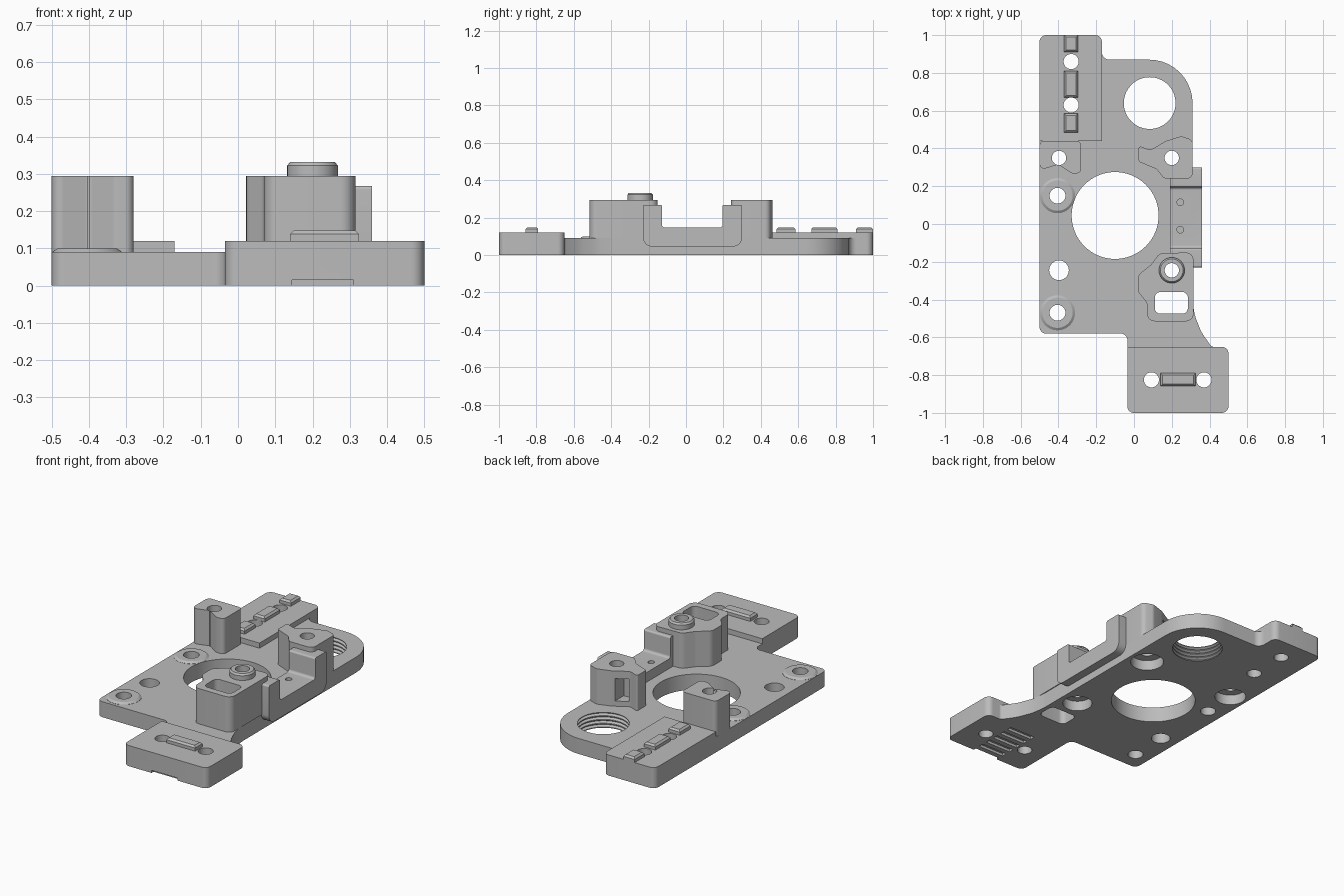
import bpy, bmesh, math
from mathutils import Vector, Matrix

if "Cube" in bpy.data.objects:
    bpy.data.objects.remove(bpy.data.objects["Cube"], do_unlink=True)

grey = bpy.data.materials.new("plain_grey")
grey.use_nodes = True
grey.diffuse_color = (0.5, 0.5, 0.5, 1)
grey.node_tree.nodes["Principled BSDF"].inputs["Base Color"].default_value = (0.5, 0.5, 0.5, 1)
parts = []
SIDE = Matrix(((0, 0, 1, 0), (1, 0, 0, 0), (0, 1, 0, 0), (0, 0, 0, 1)))  # profile in yz, depth along x


def rounded(points, radius):
    """Round each corner; a point may carry its own radius."""
    out, n = [], len(points)
    for i, p in enumerate(points):
        r = p[2] if len(p) > 2 else radius
        c = Vector(p[:2])
        a, b = Vector(points[i - 1][:2]) - c, Vector(points[(i + 1) % n][:2]) - c
        half = a.angle(b) / 2
        d = min(r / math.tan(half), a.length * 0.48, b.length * 0.48)
        if r == 0:
            out.append(c)
            continue
        r = d * math.tan(half)
        mid = c + (a.normalized() + b.normalized()).normalized() * (r / math.sin(half))
        s, e = c + a.normalized() * d - mid, c + b.normalized() * d - mid
        turn = math.atan2(s.x * e.y - s.y * e.x, s.dot(e))
        start = math.atan2(s.y, s.x)
        steps = max(2, math.ceil(abs(turn) / 0.16))
        for k in range(steps + 1):
            t = start + turn * k / steps
            out.append(mid + Vector((math.cos(t), math.sin(t))) * r)
    return out


def add_prism(bm, pts, z0, z1, low=0, high=0):
    """Extrude an outline, chamfering its lower or upper rim."""
    rims = [[bm.verts.new((p[0], p[1], z)) for p in pts] for z in (z0, z1)]
    caps = [bm.faces.new(rims[0][::-1]), bm.faces.new(rims[1])]
    n = len(pts)
    for i in range(n):
        j = (i + 1) % n
        bm.faces.new((rims[0][i], rims[0][j], rims[1][j], rims[1][i]))
    edges = [list(c.edges) for c in caps]
    for amount, rim in zip((low, high), edges):
        if amount:
            bmesh.ops.bevel(bm, geom=rim, offset=amount, segments=1, affect='EDGES')


def add_lathe(bm, x, y, profile, n=48):
    """Solid of revolution from (radius, height) pairs, lowest first."""
    rings = [[bm.verts.new((x + r * math.cos(k * math.tau / n), y + r * math.sin(k * math.tau / n), z))
              for k in range(n)] for r, z in profile]
    bm.faces.new(rings[0][::-1])
    bm.faces.new(rings[-1])
    for a, b in zip(rings, rings[1:]):
        for k in range(n):
            m = (k + 1) % n
            bm.faces.new((a[k], a[m], b[m], b[k]))


def finish(bm, name, matrix=None):
    if matrix:
        bm.transform(matrix)
    bmesh.ops.recalc_face_normals(bm, faces=bm.faces)
    mesh = bpy.data.meshes.new(name)
    bm.to_mesh(mesh)
    bm.free()
    mesh.materials.append(grey)
    ob = bpy.data.objects.new(name, mesh)
    bpy.context.collection.objects.link(ob)
    return ob


def prism(name, pts, z0, z1, radius=0, low=0, high=0, matrix=None):
    bm = bmesh.new()
    add_prism(bm, rounded(pts, radius), z0, z1, low, high)
    parts.append(finish(bm, name, matrix))


def lathe(name, x, y, profile):
    bm = bmesh.new()
    add_lathe(bm, x, y, profile)
    parts.append(finish(bm, name))


def rect(x0, x1, y0, y1):
    return [(x0, y0), (x1, y0), (x1, y1), (x0, y1)]


# Base plate
prism("base_plate", [
    (-.5, -.58), (-.035, -.58), (-.035, -1), (.5, -1), (.5, -.65), (.41, -.65, .02),
    (.355, -.57, .2), (.32, -.48, .2), (.31, -.4, .2), (.31, .87, .23),
    (-.17, .87, .04), (-.17, 1), (-.5, 1)], 0, .09, .035, low=.012)

# Raised end pads
prism("back_pad", [(-.5, .44, 0), (-.17, .44, 0), (-.17, 1), (-.5, 1)], .09, .12, .035)
prism("front_pad", [(-.035, -1), (.5, -1), (.5, -.65), (-.035, -.65, 0)], .09, .12, .035)

# Locating keys on the pads
for i, (y0, y1) in enumerate([(.91, 1), (.67, .81), (.485, .585)]):
    prism(f"back_key_{i + 1}", rect(-.37, -.297, y0, y1), .115, .148, high=.01)
prism("front_key", rect(.14, .325, -.858, -.79), .115, .148, high=.01)

# Tall posts
prism("back_right_post", [(-.5, .285), (-.4, .315), (-.33, .268), (-.28, .268),
                          (-.28, .44), (-.5, .44)], .09, .295, .025)
prism("back_left_post", [(.025, .415, .01), (.085, .39), (.17, .44), (.25, .465), (.31, .445),
                         (.31, .24), (.16, .24), (.12, .29), (.025, .33, .01)], .09, .295, .03)
prism("front_left_post", [(.022, -.27), (.09, -.215), (.135, -.155), (.315, -.15), (.315, -.515),
                          (.07, -.515), (.07, -.42), (.022, -.36)], .09, .295, .04)
lathe("post_collar", .2, -.245, [(.068, .28), (.068, .322), (.06, .332)])

# Side bracket with two raised ends
prism("side_bracket", [(-.23, .045, .05), (.3, .045, .05), (.3, .268, .01), (.195, .268, .01),
                       (.195, .146, .015), (-.128, .146, .015), (-.128, .268, .01), (-.23, .268, .01)],
      .19, .36, matrix=SIDE)

# Low screw bosses
for label, y in (("back", .15), ("front", -.47)):
    lathe(f"{label}_screw_boss", -.405, y, [(.093, .085), (.093, .091), (.08, .1)])

# One cutter holding every hole and pocket
cut = bmesh.new()
LOW, TOP = -.05, .4
for x, y, r in [(-.405, .15, .042), (-.405, -.47, .042), (-.397, -.245, .052), (-.333, .86, .04),
                (-.333, .63, .04), (.092, -.825, .04), (.37, -.825, .04)]:
    add_lathe(cut, x, y, [(r, LOW), (r, TOP)], 32)
add_lathe(cut, -.1, .045, [(.23, LOW), (.23, TOP)], 96)
for x, y, r in [(-.397, .35, .085), (.2, .35, .09), (.2, -.245, .08)]:
    add_lathe(cut, x, y, [(r, LOW), (r, .06), (.038, .06), (.038, TOP)], 40)
threads = [(.137, LOW)]
for k in range(4):
    z = .005 + k * .022
    threads += [(.137, z), (.15, z + .008), (.137, z + .016)]
add_lathe(cut, .083, .64, threads + [(.137, TOP)], 64)
for y in (.115, -.03):
    add_lathe(cut, .245, y, [(.018, .1), (.018, TOP)], 20)
add_prism(cut, rounded(rect(.11, .285, -.475, -.36), .03), LOW, TOP)
add_prism(cut, rect(.09, .155, .35, .5), .12, .25)
for k in range(6):
    y = -1.012 + k * .06
    add_prism(cut, rect(.145, .31, y, y + .03), LOW, .015)
cutter = finish(cut, "hole_cutter")
cutter.hide_render = True

# Cut the parts and shade them
for ob in parts:
    bpy.ops.object.select_all(action='DESELECT')
    ob.select_set(True)
    bpy.context.view_layer.objects.active = ob
    mod = ob.modifiers.new("holes", 'BOOLEAN')
    mod.operation, mod.solver, mod.object = 'DIFFERENCE', 'EXACT', cutter
    bpy.ops.object.modifier_apply(modifier=mod.name)
    bpy.ops.object.shade_smooth_by_angle(angle=math.radians(30))
bpy.data.objects.remove(cutter, do_unlink=True)
